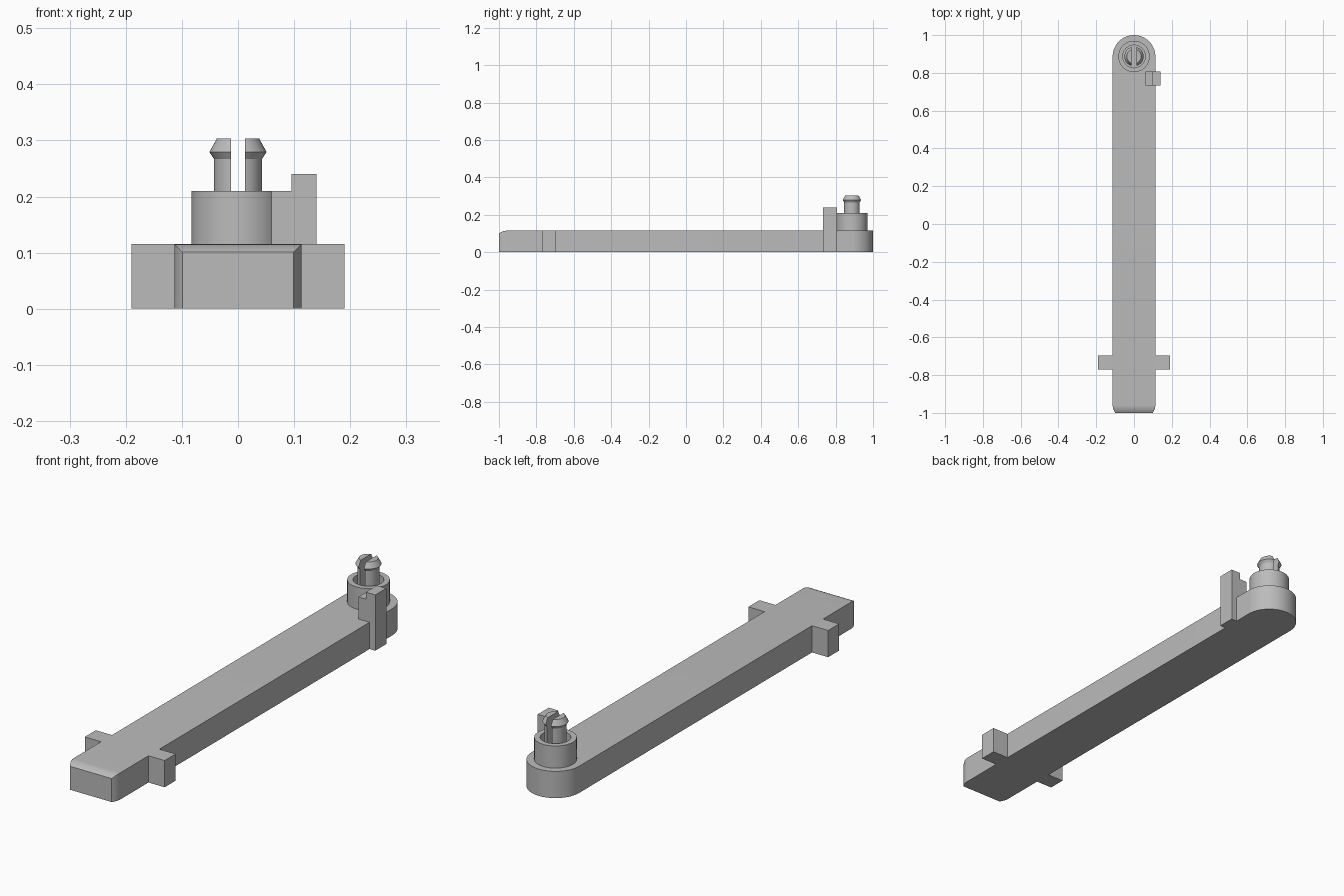
import bpy, bmesh, math
from mathutils import Matrix, Vector

cube = bpy.data.objects.get("Cube")
if cube:
    bpy.data.objects.remove(cube, do_unlink=True)

grey = bpy.data.materials.new("plain grey")
grey.use_nodes = True
COLOUR = (0.5, 0.5, 0.5, 1)
grey.diffuse_color = COLOUR
grey.node_tree.nodes["Principled BSDF"].inputs["Base Color"].default_value = COLOUR

HALF_W, ARM_H = 0.113, 0.115
PIVOT_Y = 1 - HALF_W


def finish(name, bm):
    """Turn a bmesh into a shaded, coloured object."""
    bmesh.ops.remove_doubles(bm, verts=bm.verts, dist=1e-5)
    bmesh.ops.recalc_face_normals(bm, faces=bm.faces)
    mesh = bpy.data.meshes.new(name)
    bm.to_mesh(mesh)
    bm.free()
    mesh.materials.append(grey)
    obj = bpy.data.objects.new(name, mesh)
    bpy.context.collection.objects.link(obj)
    bpy.ops.object.select_all(action="DESELECT")
    obj.select_set(True)
    bpy.context.view_layer.objects.active = obj
    bpy.ops.object.shade_smooth_by_angle(angle=math.radians(30))
    return obj


def prism(name, profile, y0, y1):
    """Extrude an x-z profile along y."""
    bm = bmesh.new()
    face = bm.faces.new([bm.verts.new((x, y0, z)) for x, z in profile])
    moved = bmesh.ops.extrude_face_region(bm, geom=[face])["geom"]
    verts = [g for g in moved if isinstance(g, bmesh.types.BMVert)]
    bmesh.ops.translate(bm, verts=verts, vec=(0, y1 - y0, 0))
    return finish(name, bm)


def lathe(profile, closed=False, steps=48):
    """Spin a radius-height profile about the pivot axis."""
    bm = bmesh.new()
    verts = [bm.verts.new((r, 0, z)) for r, z in profile]
    edges = [bm.edges.new(pair) for pair in zip(verts, verts[1:])]
    if closed:
        edges.append(bm.edges.new((verts[-1], verts[0])))
    bmesh.ops.spin(bm, geom=verts + edges, cent=(0, 0, 0), axis=(0, 0, 1),
                   angle=math.tau, steps=steps, use_duplicate=False)
    bmesh.ops.remove_doubles(bm, verts=bm.verts, dist=1e-5)
    bmesh.ops.transform(bm, matrix=Matrix.Translation((0, PIVOT_Y, 0)), verts=bm.verts)
    return bm


# Arm: lofted rectangles, eased at the front end and rounded at the back end
sections = []
for i in range(7):
    t = 1 - i / 6
    ease = 0.014 * t * t
    sections.append((-0.96 - 0.04 * t, HALF_W - ease, ARM_H - ease))
for i in range(25):
    a = math.pi / 2 * i / 24
    sections.append((PIVOT_Y + HALF_W * math.sin(a), HALF_W * math.cos(a), ARM_H))

bm = bmesh.new()
rings = [[bm.verts.new(p) for p in ((-w, y, 0), (w, y, 0), (w, y, h), (-w, y, h))]
         for y, w, h in sections]
for a, b in zip(rings, rings[1:]):
    for k in range(4):
        n = (k + 1) % 4
        bm.faces.new((a[k], a[n], b[n], b[k]))
bm.faces.new(rings[0])
finish("arm", bm)

# Side lugs
for name, side in (("left_lug", 1), ("right_lug", -1)):
    x0, x1 = side * HALF_W, side * 0.19
    prism(name, [(x0, 0), (x1, 0), (x1, ARM_H), (x0, ARM_H)], -0.77, -0.695)

# Stepped tab beside the pivot
prism("stepped_tab", [(HALF_W, 0), (0.14, 0), (0.14, 0.24), (0.095, 0.24),
                      (0.095, 0.21), (0.06, 0.21), (0.06, ARM_H), (HALF_W, ARM_H)],
      0.733, 0.808)

# Hollow collar
finish("collar", lathe([(0.06, ARM_H), (0.083, ARM_H), (0.083, 0.21), (0.06, 0.21)],
                       closed=True))

# Split snap pin: each half is the turned pin cut back from the centre slot
for name, side in (("left_pin_half", 1), ("right_pin_half", -1)):
    bm = lathe([(0, ARM_H), (0.043, ARM_H), (0.043, 0.267), (0.051, 0.279),
                (0.038, 0.303), (0, 0.303)])
    cut = bmesh.ops.bisect_plane(bm, geom=bm.verts[:] + bm.edges[:] + bm.faces[:],
                                 plane_co=Vector((side * 0.0125, 0, 0)),
                                 plane_no=Vector((side, 0, 0)), clear_inner=True)
    rim = [g for g in cut["geom_cut"] if isinstance(g, bmesh.types.BMEdge)]
    bmesh.ops.contextual_create(bm, geom=rim)
    finish(name, bm)
